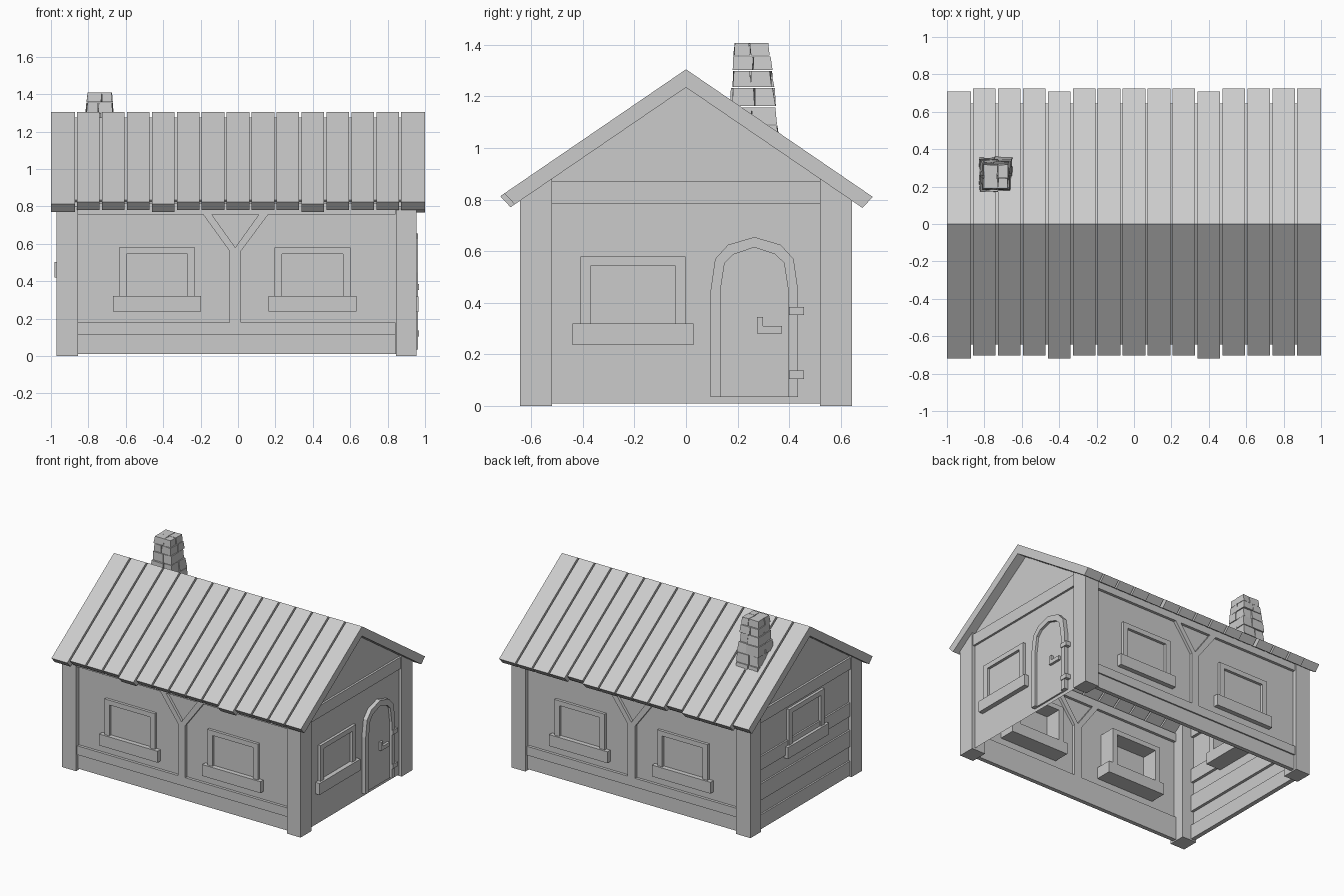
import bpy, bmesh, math, random
from mathutils import Matrix, Vector

if "Cube" in bpy.data.objects:
    bpy.data.objects.remove(bpy.data.objects["Cube"])

random.seed(4)
CX = -0.0075          # middle of the walls in x
SLOPE = 0.683


def make(name, verts, faces, mat=None):
    me = bpy.data.meshes.new(name)
    me.from_pydata([tuple(v) for v in verts], [], faces)
    bm = bmesh.new()
    bm.from_mesh(me)
    if mat is not None:
        bm.transform(mat)
    bmesh.ops.recalc_face_normals(bm, faces=bm.faces)
    bm.to_mesh(me)
    bm.free()
    ob = bpy.data.objects.new(name, me)
    bpy.context.collection.objects.link(ob)
    return ob


def prism(name, pts, a, b, mat=None, along='y'):
    """Extrude a (u, z) outline from a to b along y, or a (y, z) outline along x."""
    def put(p, d):
        return (p[0], d, p[1]) if along == 'y' else (d, p[0], p[1])
    n = len(pts)
    verts = [put(p, a) for p in pts] + [put(p, b) for p in pts]
    faces = [tuple(range(n)), tuple(range(2 * n - 1, n - 1, -1))]
    faces += [(i, (i + 1) % n, n + (i + 1) % n, n + i) for i in range(n)]
    return make(name, verts, faces, mat)


def box(name, u0, u1, d0, d1, z0, z1, mat=None):
    return prism(name, [(u0, z0), (u1, z0), (u1, z1), (u0, z1)], d0, d1, mat)


def side(angle, x, y):
    """Wall frame: local x along the wall, local y inward, z up."""
    return Matrix.Translation((x, y, 0)) @ Matrix.Rotation(math.radians(angle), 4, 'Z')


FRONT, BACK = side(0, CX, -0.61), side(180, CX, 0.61)
RIGHT, LEFT = side(90, 0.932, 0), side(-90, -0.947, 0)


def window(name, u, z, m):
    w, i = 0.203, 0.163
    box(name + "_sill", u - 0.235, u + 0.235, -0.034, 0.12, z, z + 0.083, m)
    box(name + "_left_jamb", u - w, u - i, -0.02, 0.12, z + 0.083, z + 0.343, m)
    box(name + "_right_jamb", u + i, u + w, -0.02, 0.12, z + 0.083, z + 0.343, m)
    box(name + "_lintel", u - i, u + i, -0.02, 0.12, z + 0.308, z + 0.343, m)


# Long walls with timber framing and windows
for tag, m in (("front", FRONT), ("back", BACK)):
    make(tag + "_wall", [(-0.9, 0, 0.01), (0.9, 0, 0.01), (0.9, 0, 0.82), (-0.9, 0, 0.82)],
         [(0, 1, 2, 3)], m)
    box(tag + "_base_beam", -0.85, 0.85, -0.01, 0.02, 0.01, 0.115, m)
    box(tag + "_lower_rail", -0.85, 0.85, -0.02, 0.02, 0.115, 0.18, m)
    box(tag + "_top_plate", -0.85, 0.85, -0.02, 0.02, 0.755, 0.815, m)
    prism(tag + "_forked_stud", [(-0.037, 0.18), (0.023, 0.18), (0.023, 0.56), (0.168, 0.755),
          (0.118, 0.755), (-0.007, 0.58), (-0.132, 0.755), (-0.178, 0.755), (-0.037, 0.56)],
          -0.02, 0.02, m)
    for s, u in (("left", -0.425), ("right", 0.405)):
        window(f"{tag}_{s}_window", u, 0.238, m)

# Gable walls
gable = [(-0.61, 0, 0.01), (0.61, 0, 0.01), (0.61, 0, 0.84), (0, 0, 1.25), (-0.61, 0, 0.84)]
for tag, m in (("right", RIGHT), ("left", LEFT)):
    make(tag + "_gable_wall", gable, [(0, 1, 2, 3, 4)], m)
    box(tag + "_tie_beam", -0.52, 0.52, -0.015, 0.02, 0.785, 0.87, m)
for i, (z0, z1) in enumerate(((0.01, 0.115), (0.22, 0.34), (0.44, 0.54))):
    box(f"left_plank_{i}", -0.52, 0.52, -0.012, 0.02, z0, z1, LEFT)
window("right_window", -0.205, 0.236, RIGHT)
window("left_window", 0.01, 0.42, LEFT)

# Corner posts, tops cut to the roof slope
for sy in (-1, 1):
    pts = [(sy * 0.643, 0), (sy * 0.52, 0), (sy * 0.52, 0.885), (sy * 0.643, 0.80)]
    for x0, x1 in ((-0.97, -0.855), (0.845, 0.955)):
        prism("corner_post", pts, x0, x1, along='x')

# Arched door: surround, leaf, hinges and handle
half_out = [(0.170, 0.035), (0.170, 0.445), (0.152, 0.57), (0.102, 0.625), (0, 0.655)]
half_in = [(0.132, 0.035), (0.132, 0.445), (0.115, 0.555), (0.080, 0.588), (0, 0.615)]
DC = 0.265


def arch(half):
    return [(DC + u, z) for u, z in half] + [(DC - u, z) for u, z in half[-2::-1]]


o, i_ = arch(half_out), arch(half_in)
for k in range(len(o) - 1):
    prism("door_surround", [o[k], o[k + 1], i_[k + 1], i_[k]], -0.03, 0.02, RIGHT)
prism("door_leaf", i_, -0.012, 0.02, RIGHT)
for z in (0.105, 0.352):
    box("door_hinge", 0.40, 0.458, -0.036, 0, z, z + 0.032, RIGHT)
prism("door_handle", [(0.275, 0.282), (0.373, 0.282), (0.373, 0.31), (0.298, 0.31),
                      (0.298, 0.345), (0.275, 0.345)], -0.03, 0, RIGHT)


# Roof: underlay sheet and chevron planks
def chevron(front, back, top, thick):
    nx, nz = 0.04 * thick / 0.07, thick - 0.04 * SLOPE * thick / 0.07
    def zt(y):
        return top - SLOPE * abs(y)
    return [(-front, zt(front)), (0, top), (back, zt(back)),
            (back - nx, zt(back - nx) - thick), (0, top - thick),
            (-front + nx, zt(front - nx) - thick)]


prism("roof_underlay", chevron(0.645, 0.645, 1.275, 0.02), -0.985, 0.985, along='x')
pitch = 2.0 / 15
for k in range(15):
    f, b = (0.72, 0.708) if k in (0, 4, 10) else (0.704, 0.724)
    x0 = -1 + k * pitch + (0.006 if k else 0)
    x1 = -1 + (k + 1) * pitch - (0.006 if k < 14 else 0)
    prism(f"roof_plank_{k}", chevron(f, b, 1.305, 0.07), x0, x1, along='x')

# Chimney: tapered courses of uneven stones
levels = [1.02, 1.09, 1.16, 1.235, 1.30, 1.357, 1.41]


def ring(z):
    t = (z - 1.05) / 0.36
    return -0.74, 0.264 - 0.012 * t, 0.094 - 0.03 * t, 0.096 - 0.032 * t


for n in range(len(levels) - 1):
    z0, z1 = levels[n] + 0.002, levels[n + 1] - 0.002
    sx, sy = random.uniform(-0.2, 0.2), random.uniform(-0.2, 0.2)
    for i in (-1, 1):
        for j in (-1, 1):
            grow = random.uniform(0.94, 1.06) if n < 5 else 1.0
            verts = []
            for z in (z0, z1):
                cx, cy, hx, hy = ring(z)
                xa, xb = cx + sx * hx + i * 0.002, cx + i * hx * grow
                ya, yb = cy + sy * hy + j * 0.002, cy + j * hy * grow
                for x, y in ((xa, ya), (xb, ya), (xb, yb), (xa, yb)):
                    verts.append((x + random.uniform(-0.003, 0.003),
                                  y + random.uniform(-0.003, 0.003), z))
            make("chimney_stone", verts, [(0, 1, 2, 3), (4, 5, 6, 7), (0, 1, 5, 4),
                                          (1, 2, 6, 5), (2, 3, 7, 6), (3, 0, 4, 7)])
